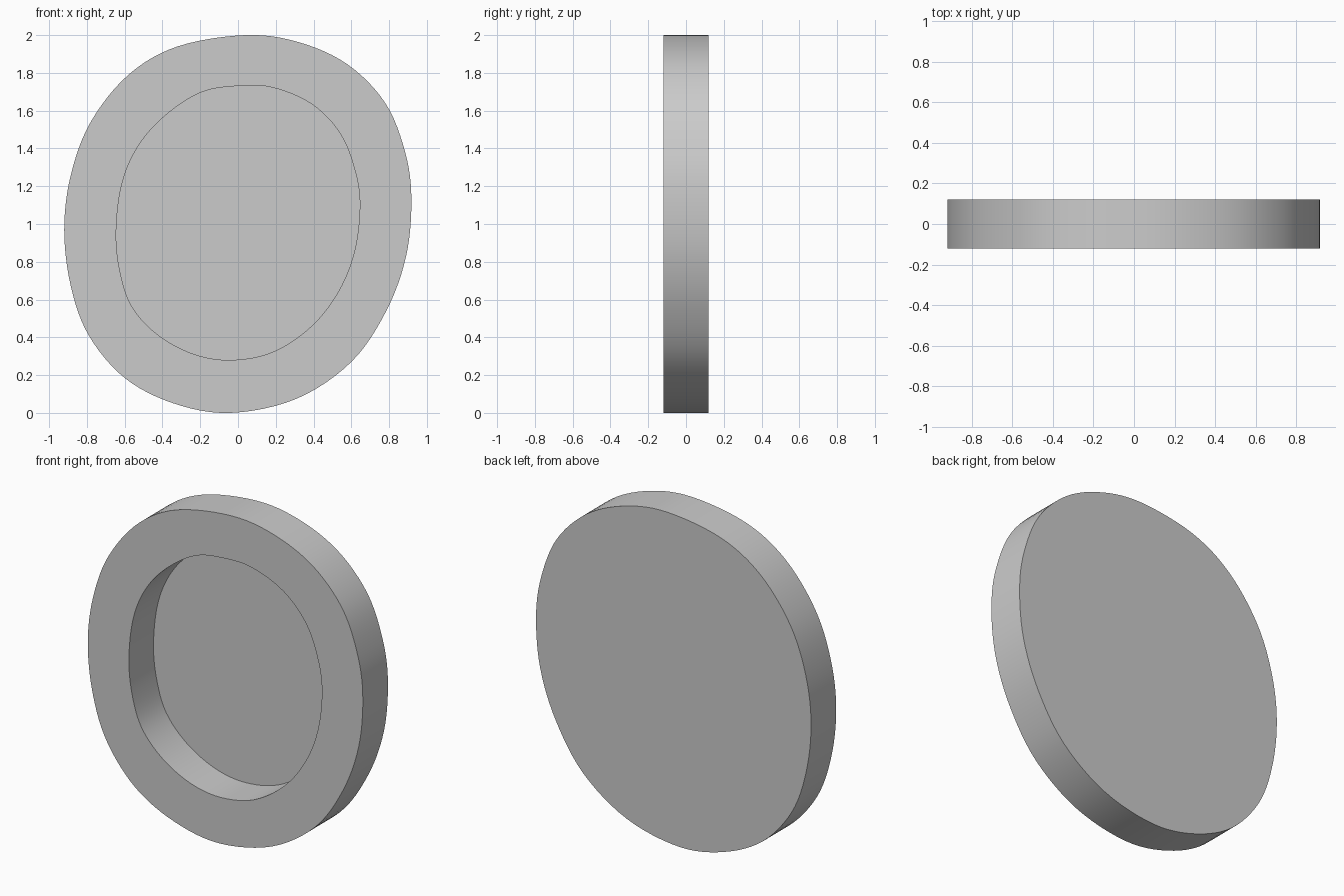
import bpy, bmesh

if "Cube" in bpy.data.objects:
    bpy.data.objects.remove(bpy.data.objects["Cube"])

FRONT, BACK, FLOOR = -0.12, 0.12, 0.115
STEPS = 6

# Outlines as (x, z), clockwise from the top
outer_pts = [(0.04, 2.0), (0.32, 1.963), (0.58, 1.845), (0.78, 1.64), (0.885, 1.38),
             (0.918, 1.13), (0.89, 0.83), (0.785, 0.54), (0.6, 0.27), (0.31, 0.075),
             (-0.04, 0.0), (-0.34, 0.05), (-0.6, 0.185), (-0.79, 0.41), (-0.885, 0.67),
             (-0.92, 0.97), (-0.885, 1.26), (-0.78, 1.54), (-0.58, 1.79), (-0.32, 1.94)]
inner_pts = [(-0.01, 1.73), (0.18, 1.723), (0.39, 1.635), (0.54, 1.48), (0.62, 1.28),
             (0.645, 1.09), (0.615, 0.85), (0.53, 0.64), (0.39, 0.46), (0.19, 0.325),
             (-0.03, 0.28), (-0.23, 0.31), (-0.42, 0.41), (-0.56, 0.56), (-0.625, 0.75),
             (-0.645, 0.96), (-0.615, 1.21), (-0.53, 1.41), (-0.39, 1.57), (-0.2, 1.695)]


def smooth_loop(pts):
    """Closed Catmull-Rom curve through the points."""
    out, n = [], len(pts)
    for i in range(n):
        a, b, c, d = (pts[(i + k) % n] for k in (-1, 0, 1, 2))
        for s in range(STEPS):
            t = s / STEPS
            out.append(tuple(0.5 * (2 * q + (r - p) * t + (2 * p - 5 * q + 4 * r - w) * t**2
                                    + (3 * q - p - 3 * r + w) * t**3)
                             for p, q, r, w in zip(a, b, c, d)))
    return out


bm = bmesh.new()


def ring(loop, y):
    return [bm.verts.new((x, y, z)) for x, z in loop]


def bridge(r1, r2):
    n = len(r1)
    for i in range(n):
        j = (i + 1) % n
        bm.faces.new((r1[i], r1[j], r2[j], r2[i]))


outer, inner = smooth_loop(outer_pts), smooth_loop(inner_pts)
# Back face, outer wall, front rim, recess wall, recess floor
rings = [ring(outer, BACK), ring(outer, FRONT), ring(inner, FRONT), ring(inner, FLOOR)]
bm.faces.new(rings[0])
for r1, r2 in zip(rings, rings[1:]):
    bridge(r1, r2)
bm.faces.new(rings[-1])
bmesh.ops.recalc_face_normals(bm, faces=bm.faces)

mesh = bpy.data.meshes.new("recessed_disc")
bm.to_mesh(mesh)
bm.free()
disc = bpy.data.objects.new("recessed_disc", mesh)
bpy.context.collection.objects.link(disc)
bpy.context.view_layer.objects.active = disc
disc.select_set(True)
bpy.ops.object.shade_smooth_by_angle()
